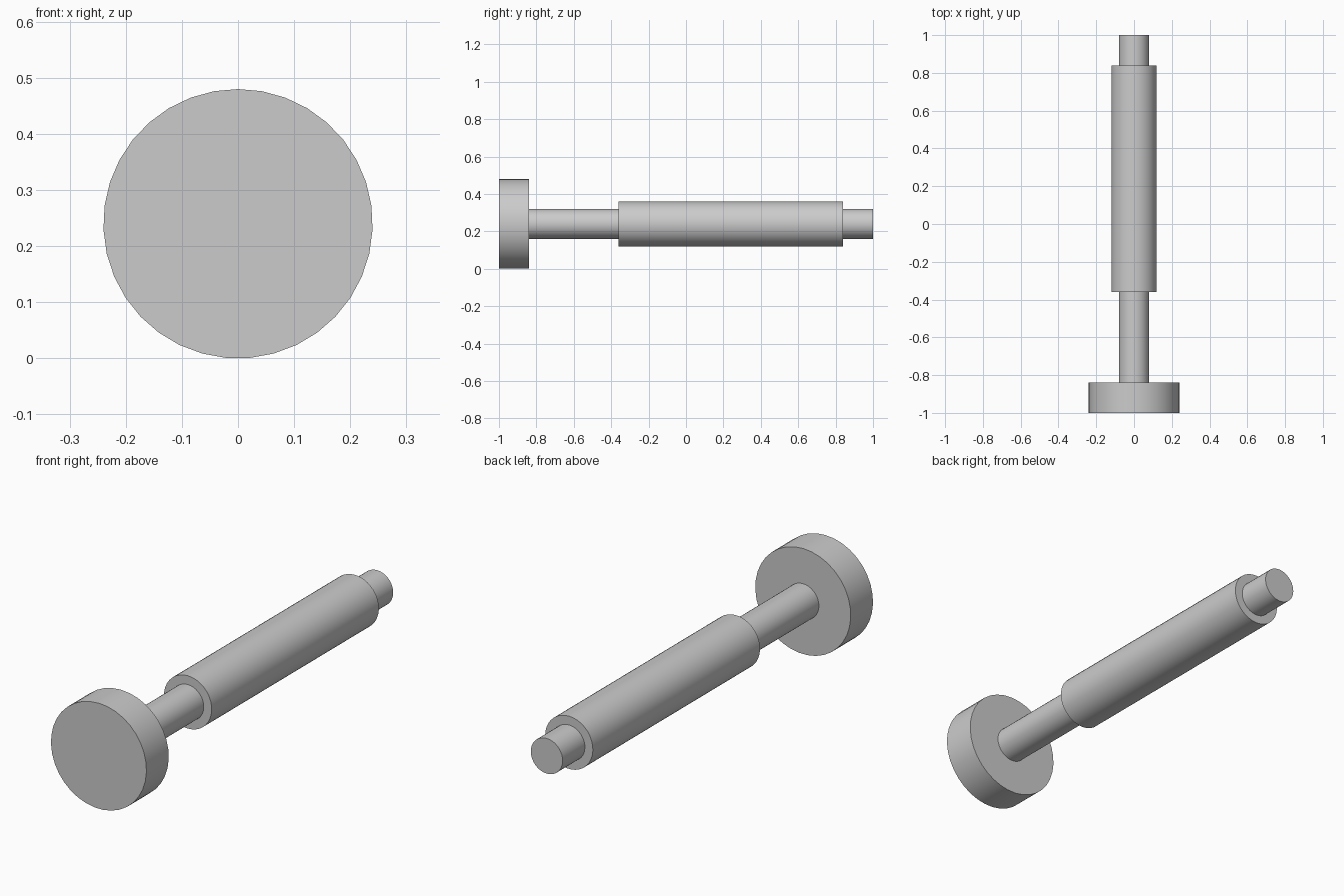
import bpy
import math

if "Cube" in bpy.data.objects:
    bpy.data.objects.remove(bpy.data.objects["Cube"])

SIDES = 35
AXIS_Z = 0.24

grey = bpy.data.materials.new("plain grey")
grey.diffuse_color = (0.6, 0.6, 0.6, 1.0)
grey.use_nodes = True
grey.node_tree.nodes["Principled BSDF"].inputs["Base Color"].default_value = grey.diffuse_color


def rod_part(name, radius, y0, y1):
    """Round part lying along y, with one corner of its outline at the top."""
    bpy.ops.mesh.primitive_cylinder_add(
        vertices=SIDES, radius=radius, depth=y1 - y0,
        location=(0, (y0 + y1) / 2, AXIS_Z), rotation=(math.pi / 2, 0, 0))
    obj = bpy.context.object
    obj.name = name
    obj.data.materials.append(grey)
    bpy.ops.object.shade_smooth_by_angle(angle=math.radians(30))
    return obj


# Wide disc at the front
rod_part("head_disc", 0.24, -1.0, -0.84)
# Thin shaft running from the disc to the back end
rod_part("shaft", 0.08, -0.84, 1.0)
# Thicker sleeve around the shaft
rod_part("sleeve", 0.12, -0.36, 0.84)
